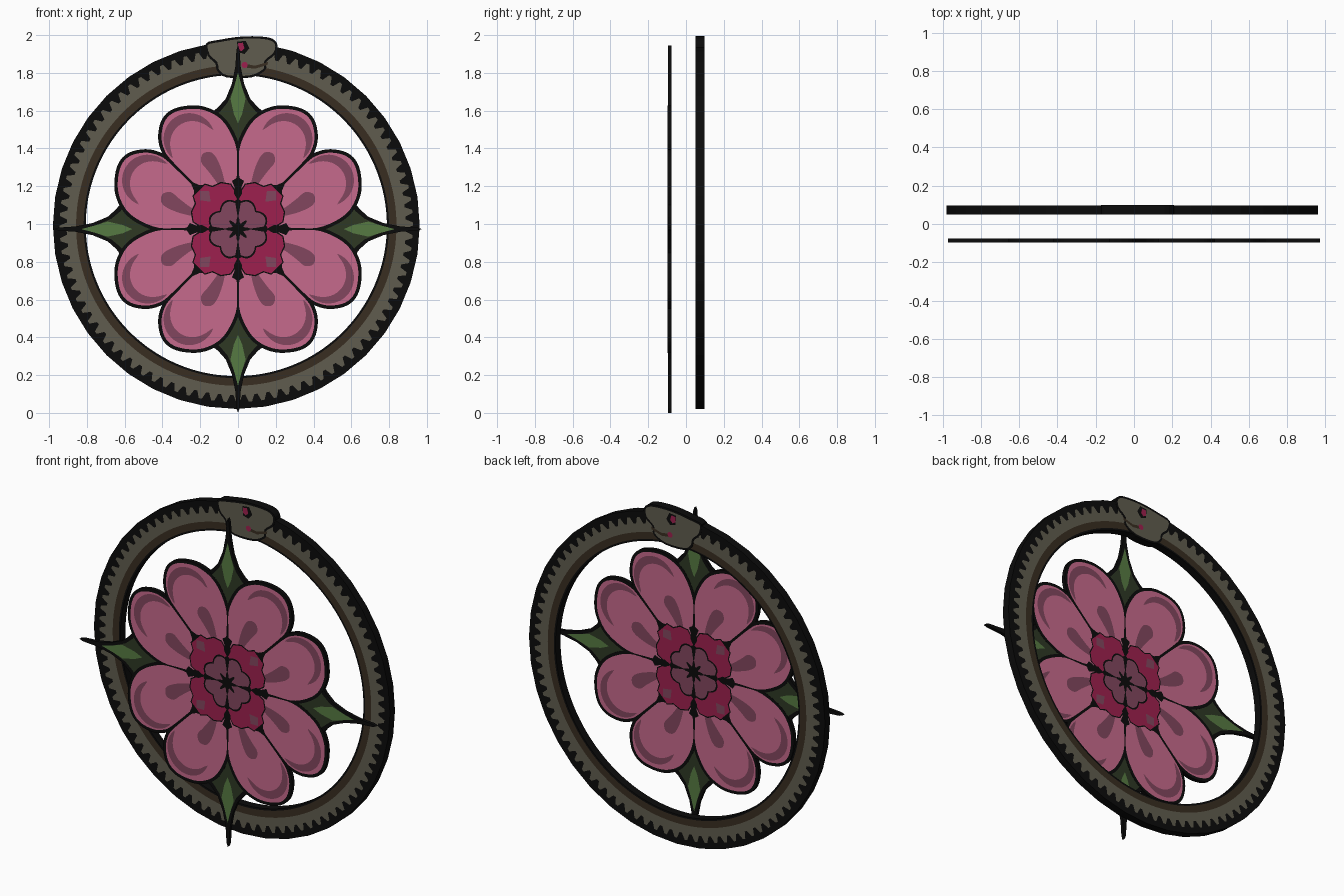
import bpy, math

if "Cube" in bpy.data.objects:
    bpy.data.objects.remove(bpy.data.objects["Cube"])

def material(name, r, g, b):
    lin = [(c / 255 / 12.92) if c < 10 else ((c / 255 + 0.055) / 1.055) ** 2.4 for c in (r, g, b)]
    m = bpy.data.materials.new(name)
    m.diffuse_color = (*lin, 1)
    m.use_nodes = True
    m.node_tree.nodes["Principled BSDF"].inputs["Base Color"].default_value = m.diffuse_color
    return m

BLACK = material("black", 11, 11, 11)
OLIVE = material("olive_grey", 96, 92, 78)
BROWN = material("dark_brown", 56, 45, 33)
PINK = material("pink", 198, 106, 140)
MAUVE = material("mauve", 130, 70, 94)
CRIMSON = material("crimson", 158, 32, 78)
DARK_GREEN = material("dark_green", 46, 56, 36)
GREEN = material("leaf_green", 86, 122, 66)

FLOWER_Y, RING_Y = -0.0865, 0.0735
CZ = 0.973                      # height of the flower centre

def build(name, verts, faces, mats, idx=None):
    me = bpy.data.meshes.new(name)
    me.from_pydata(verts, [], faces)
    for m in mats:
        me.materials.append(m)
    if idx:
        for p, i in zip(me.polygons, idx):
            p.material_index = i
    ob = bpy.data.objects.new(name, me)
    bpy.context.collection.objects.link(ob)
    return ob

def area(p):
    return sum(a[0] * b[1] - b[0] * a[1] for a, b in zip(p, p[1:] + p[:1]))

def slab(name, polys, mat, cy, half, walls=False, cz=0.0):
    """Outlines in x,z drawn on the front and back; walls close the edge."""
    verts, faces = [], []
    for p in polys:
        p = list(p) if area(p) > 0 else list(p)[::-1]
        n, o = len(p), len(verts)
        verts += [(x, cy - half, z + cz) for x, z in p]
        verts += [(x, cy + half, z + cz) for x, z in p]
        faces.append([o + i for i in range(n)])
        faces.append([o + n + i for i in reversed(range(n))])
        if walls:
            for i in range(n):
                j = (i + 1) % n
                faces.append([o + j, o + i, o + n + i, o + n + j])
    return build(name, verts, faces, [mat])

def smooth(p, steps=4):
    """Closed Catmull-Rom curve through the points."""
    out, n = [], len(p)
    for i in range(n):
        a, b, c, d = (p[(i + k) % n] for k in (-1, 0, 1, 2))
        for s in range(steps):
            t = s / steps
            out.append(tuple(0.5 * (2 * b[k] + (c[k] - a[k]) * t
                       + (2 * a[k] - 5 * b[k] + 4 * c[k] - d[k]) * t * t
                       + (3 * b[k] - a[k] - 3 * c[k] + d[k]) * t ** 3) for k in (0, 1)))
    return out

def grow(p, d):
    """Offset an outline outwards."""
    if area(p) < 0:
        p = p[::-1]
    out, n = [], len(p)
    for i in range(n):
        (ax, az), (bx, bz) = p[i - 1], p[(i + 1) % n]
        l = math.hypot(bx - ax, bz - az) or 1
        out.append((p[i][0] + (bz - az) / l * d, p[i][1] - (bx - ax) / l * d))
    return out

def spin(p, count=4):
    out = []
    for k in range(count):
        c, s = math.cos(2 * math.pi * k / count), math.sin(2 * math.pi * k / count)
        out.append([(x * c - z * s, x * s + z * c) for x, z in p])
    return out

def spin8(p):
    return spin(p) + spin([(-x, z) for x, z in p])

def mirror_x(p):
    return p + [(-x, z) for x, z in reversed(p) if x > 1e-6]

def diag(p):
    c = math.sqrt(0.5)
    return [((x + z) * c, (z - x) * c) for x, z in p]

def flower(name, polys, mat, layer, walls=False):
    return slab(name, polys, mat, FLOWER_Y, 0.0095 + layer * 0.0005, walls, CZ)

# sepals: black spiked outline, dark green body, light green diamond
sepal = mirror_x([(0, 0.973), (0.008, 0.95), (0.014, 0.86), (0.032, 0.77), (0.065, 0.69),
                  (0.105, 0.645), (0.15, 0.61), (0.12, 0.5), (0.0, 0.35)])
flower("sepal_outline", spin(sepal), BLACK, 0, True)
flower("sepal_body", spin(mirror_x([(0, 0.82), (0.025, 0.74), (0.055, 0.67), (0.095, 0.622),
                                    (0.125, 0.60), (0.1, 0.5), (0.0, 0.4)])), DARK_GREEN, 1)
flower("sepal_highlight", spin(mirror_x([(0, 0.83), (0.02, 0.755), (0.04, 0.69),
                                         (0.022, 0.61), (0, 0.56)])), GREEN, 2)

# petals: outline, fill, tip shading and streak
petal = smooth([(0.02, 0.05), (0.006, 0.15), (0.006, 0.30), (0.007, 0.42), (0.045, 0.52), (0.10, 0.59),
                (0.18, 0.630), (0.26, 0.636), (0.34, 0.617), (0.388, 0.57), (0.405, 0.49),
                (0.39, 0.42), (0.352, 0.364), (0.22, 0.23), (0.10, 0.11)])
flower("petal_outline", spin8(grow(petal, 0.018)), BLACK, 3, True)
flower("petal", spin8(petal), PINK, 4)
outer, inner = [], []
for i in range(25):
    t = i / 24
    a = math.radians(-50 + 210 * t)
    w = 0.047 * math.sin(math.pi * t) ** 0.6
    for arc, r in ((outer, 0.136), (inner, 0.136 - w)):
        arc.append((0.258 + r * math.cos(a), 0.478 + r * math.sin(a)))
flower("petal_tip_shade", spin8(outer + inner[-2:0:-1]), MAUVE, 5)
streak = smooth([(0.06, 0.16), (0.075, 0.27), (0.105, 0.36), (0.14, 0.405), (0.185, 0.40),
                 (0.195, 0.355), (0.16, 0.31), (0.115, 0.25)])
flower("petal_streak", spin8(streak), MAUVE, 5)

# flower centre
flower("corner_spike", spin(diag(mirror_x([(0, 0.36), (0.02, 0.31), (0.06, 0.27), (0, 0.1)]))), BLACK, 6)
octant = [(0.012, 0.19), (0.04, 0.235), (0.09, 0.243), (0.135, 0.222), (0.175, 0.235), (0.205, 0.205)]
quarter = octant + [(z, x) for x, z in reversed(octant[:-1])]
disc = [q for part in [spin(quarter)[k] for k in (0, 3, 2, 1)] for q in part]
flower("crimson_disc_outline", [grow(disc, 0.007)], BLACK, 6)
flower("crimson_disc", [disc], CRIMSON, 7)
flower("corner_spot", spin(diag([(0, 0.285), (0.034, 0.25), (0, 0.205), (-0.034, 0.25)])), MAUVE, 8)
flower("axis_flare", spin(mirror_x([(0, 0.335), (0.008, 0.27), (0.032, 0.255), (0.018, 0.22),
                                    (0.022, 0.19), (0, 0.15)])), BLACK, 8)

def rosette(r, bump):
    return [((r + bump * abs(math.sin(4 * a))) * math.sin(a), (r + bump * abs(math.sin(4 * a))) * math.cos(a))
            for a in (math.pi * i / 48 for i in range(96))]

flower("rosette_outline", [rosette(0.137, 0.027)], BLACK, 8)
flower("rosette", [rosette(0.127, 0.027)], MAUVE, 9)
star = [((0.032 + 0.033 * abs(math.cos(4 * a)) ** 3) * math.sin(a),
         (0.032 + 0.033 * abs(math.cos(4 * a)) ** 3) * math.cos(a)) for a in (math.pi * i / 48 for i in range(96))]
flower("centre_star", [star], BLACK, 10)
flower("rosette_notch", spin(mirror_x([(0, 0.05), (0.006, 0.09), (0.016, 0.15), (0, 0.16)])), BLACK, 10)

# snake body: ring with toothed black back, olive side and brown belly
TEETH, HALF = 88, 0.0235
N, verts, faces, idx = TEETH * 4, [], [], []
for i in range(N):
    a = 2 * math.pi * i / N
    f = (a % (math.pi / 20)) - math.pi / 40
    edge = 0.971 * math.cos(math.pi / 40) / math.cos(f)
    for r in (0.797, 0.808, 0.848, 0.935 if i % 4 < 2 else 0.897, edge):
        for s in (-1, 1):
            verts.append((-0.009 + r * math.cos(a), RING_Y + s * HALF, 0.992 + r * math.sin(a)))
for i in range(N):
    p, q = i * 10, (i + 1) % N * 10
    for b, m in enumerate((0, 2, 1, 0)):
        k = 2 * b
        faces += [(p + k, p + k + 2, q + k + 2, q + k), (q + k + 1, q + k + 3, p + k + 3, p + k + 1)]
        idx += [m, m]
    faces += [(p, q, q + 1, p + 1), (p + 8, p + 9, q + 9, q + 8)]
    idx += [0, 0]
build("snake_body", verts, faces, [BLACK, OLIVE, BROWN], idx)

# snake head
head = smooth([(-0.17, 1.955), (-0.10, 1.975), (0.03, 1.993), (0.16, 1.988), (0.207, 1.955), (0.198, 1.90),
               (0.15, 1.858), (0.145, 1.815), (0.07, 1.776), (-0.06, 1.776), (-0.11, 1.81),
               (-0.12, 1.85), (-0.16, 1.89)], 3)
slab("head_outline", [head], BLACK, RING_Y, 0.0245, True)
slab("head", [grow(head, -0.012)], OLIVE, RING_Y, 0.0252)
slab("mouth", [[(0.03, 1.85), (0.09, 1.838), (0.16, 1.858), (0.155, 1.842), (0.09, 1.822), (0.04, 1.828)]],
     BROWN, RING_Y, 0.0258)
slab("eye_socket", [[(-0.005, 1.965), (0.04, 1.97), (0.06, 1.93), (0.035, 1.90), (0.0, 1.91)]],
     BLACK, RING_Y, 0.0258)
slab("eye", [[(0.0, 1.957), (0.026, 1.96), (0.034, 1.93), (0.018, 1.915), (0.0, 1.925)]], CRIMSON, RING_Y, 0.0265)
slab("mouth_corner", [[(0.035 + 0.017 * math.cos(math.pi * i / 4), 1.842 + 0.017 * math.sin(math.pi * i / 4))
                       for i in range(8)]], CRIMSON, RING_Y, 0.0265)
